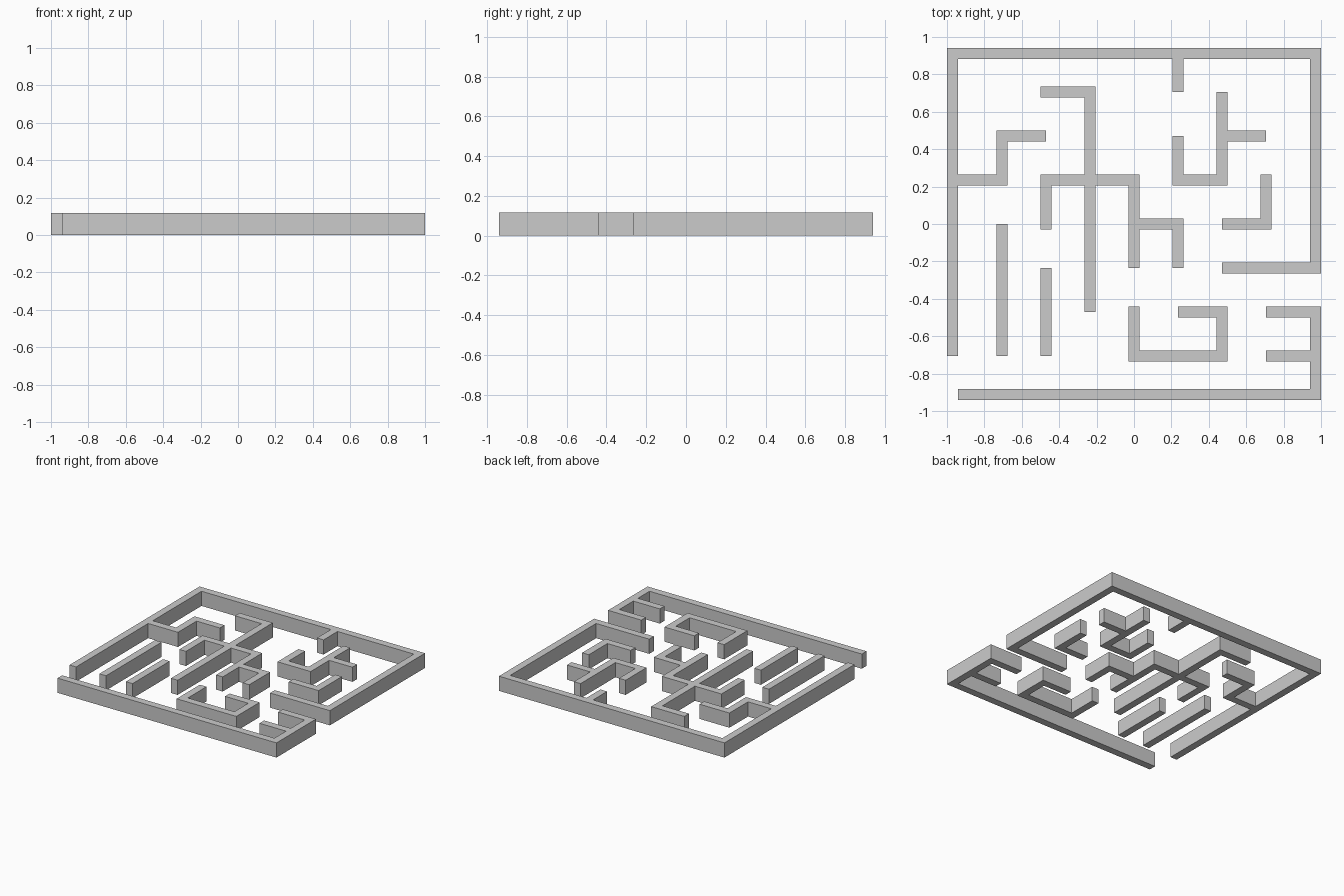
import bpy, bmesh

if "Cube" in bpy.data.objects:
    bpy.data.objects.remove(bpy.data.objects["Cube"])

U = 1 / 17          # wall thickness
H = 2 * U           # wall height
X, Y = 16.5, 15.5   # centre lines of the outer walls, in units of U


def path_boxes(path):
    """Rectangles along a centre line; bends get full square corners, ends are flat."""
    boxes = []
    last = len(path) - 2
    for i, (a, b) in enumerate(zip(path, path[1:])):
        ea, eb = 0.5 * (i > 0), 0.5 * (i < last)
        dx = (b[0] > a[0]) - (b[0] < a[0])
        dy = (b[1] > a[1]) - (b[1] < a[1])
        xs = (a[0] - dx * ea, b[0] + dx * eb)
        ys = (a[1] - dy * ea, b[1] + dy * eb)
        px, py = 0.5 * abs(dy), 0.5 * abs(dx)
        boxes.append((min(xs) - px, max(xs) + px, min(ys) - py, max(ys) + py))
    return boxes


def wall(name, *paths):
    """One joined wall piece: union of all path rectangles, raised to full height."""
    boxes = [b for p in paths for b in path_boxes(p)]
    xs = sorted({v for b in boxes for v in b[:2]})
    ys = sorted({v for b in boxes for v in b[2:]})
    bm = bmesh.new()
    for x0, x1 in zip(xs, xs[1:]):
        for y0, y1 in zip(ys, ys[1:]):
            cx, cy = (x0 + x1) / 2, (y0 + y1) / 2
            if any(b[0] < cx < b[1] and b[2] < cy < b[3] for b in boxes):
                bm.faces.new([bm.verts.new((x * U, y * U, 0)) for x, y in
                              ((x0, y0), (x1, y0), (x1, y1), (x0, y1))])
    bmesh.ops.remove_doubles(bm, verts=bm.verts, dist=1e-5)
    ext = bmesh.ops.extrude_face_region(bm, geom=bm.faces[:], use_keep_orig=True)
    top = [g for g in ext["geom"] if isinstance(g, bmesh.types.BMVert)]
    bmesh.ops.translate(bm, verts=top, vec=(0, 0, H))
    bmesh.ops.recalc_face_normals(bm, faces=bm.faces)
    bmesh.ops.dissolve_limit(bm, angle_limit=0.01, verts=bm.verts, edges=bm.edges)
    mesh = bpy.data.meshes.new(name)
    bm.to_mesh(mesh)
    bm.free()
    bpy.context.collection.objects.link(bpy.data.objects.new(name, mesh))


# Outer boundary with its attached branches
wall("outer_wall_upper",
     [(-X, -12), (-X, Y), (X, Y), (X, -4), (8, -4)],
     [(4, Y), (4, 12)],
     [(-X, 4), (-12, 4), (-12, 8), (-8, 8)])
wall("outer_wall_lower",
     [(-16, -Y), (X, -Y), (X, -8), (12, -8)],
     [(X, -12), (12, -12)])

# Inner walls
wall("centre_wall",
     [(-8.5, 12), (-4, 12), (-4, -8)],
     [(-8, -0.5), (-8, 4), (0, 4), (0, -4)],
     [(0, 0), (4, 0), (4, -4)])
wall("left_long_wall", [(-12, 0), (-12, -12)])
wall("left_short_wall", [(-8, -4), (-8, -12)])
wall("upper_right_wall",
     [(4, 8), (4, 4), (8, 4), (8, 12)],
     [(8, 8), (12, 8)])
wall("right_corner_wall", [(8, 0), (12, 0), (12, 4.5)])
wall("lower_hook_wall", [(0, -7.5), (0, -12), (8, -12), (8, -8), (4, -8)])
